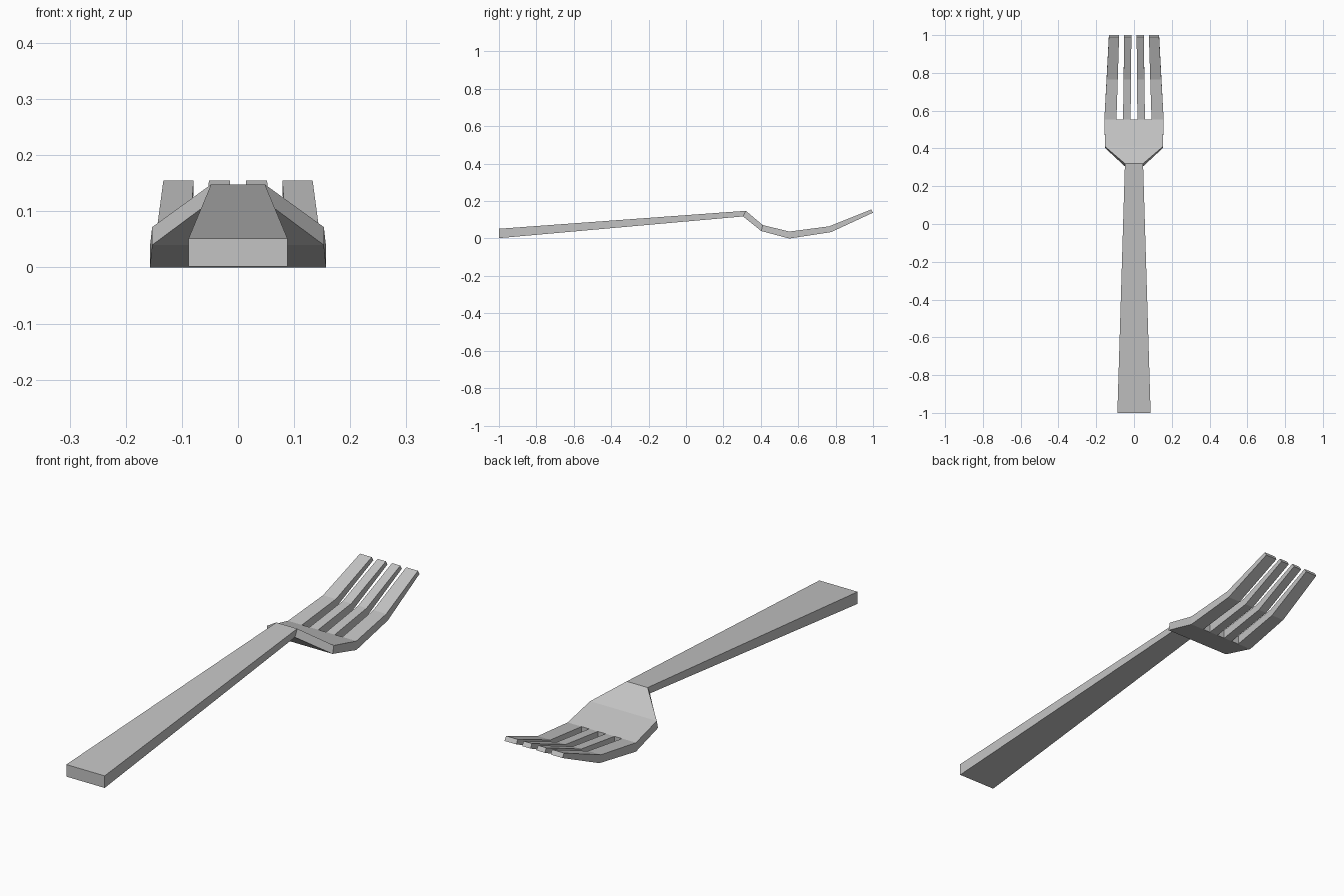
import bpy
import bmesh

cube = bpy.data.objects.get("Cube")
if cube:
    bpy.data.objects.remove(cube, do_unlink=True)

metal = bpy.data.materials.new("brushed_grey_metal")
colour = (0.55, 0.55, 0.55, 1)
metal.diffuse_color = colour
metal.use_nodes = True
metal.node_tree.nodes["Principled BSDF"].inputs["Base Color"].default_value = colour

# Side profile stations: (top y, top z), (bottom y, bottom z)
butt = (-1.0, 0.052), (-1.0, 0.002)
neck = (0.32, 0.148), (0.305, 0.118)
shoulder = (0.41, 0.072), (0.402, 0.04)
bowl = (0.552, 0.037), (0.552, 0.0)
bend = (0.765, 0.065), (0.775, 0.034)
tip = (0.99, 0.155), (1.0, 0.138)

# Tine edges from the centre outwards, at the slot ends and at the tips
root_edges = [0.018, 0.058, 0.093, 0.157]
tip_edges = [0.014, 0.052, 0.079, 0.133]
bend_edges = [(r + t) / 2 for r, t in zip(root_edges, tip_edges)]

bm = bmesh.new()


def section(station, edges):
    """Top and bottom rows of vertices, mirrored and ordered from -x to +x."""
    xs = [-e for e in reversed(edges)] + list(edges)
    return [[bm.verts.new((x, y, z)) for x in xs] for y, z in station]


def skin(a, b):
    """Top, bottom and both sides between two sections."""
    for row_a, row_b in zip(a, b):
        bm.faces.new(row_a + row_b[::-1])
    for end in (0, -1):
        bm.faces.new((a[0][end], b[0][end], b[1][end], a[1][end]))


def cap(s):
    bm.faces.new(s[0] + s[1][::-1])


# Handle, neck and bowl
body = [section(butt, [0.088]), section(neck, [0.048]),
        section(shoulder, [0.153]), section(bowl, root_edges)]
for a, b in zip(body, body[1:]):
    skin(a, b)
cap(body[0])

# Four tines growing from the bowl, with closed slot ends between them
rows = [body[-1], section(bend, bend_edges), section(tip, tip_edges)]
for i in range(0, 8, 2):
    tine = [[row[i:i + 2] for row in s] for s in rows]
    skin(tine[0], tine[1])
    skin(tine[1], tine[2])
    cap(tine[2])
    if i < 6:
        cap([row[i + 1:i + 3] for row in rows[0]])

bmesh.ops.recalc_face_normals(bm, faces=bm.faces)
mesh = bpy.data.meshes.new("fork")
bm.to_mesh(mesh)
bm.free()
mesh.materials.append(metal)
bpy.context.collection.objects.link(bpy.data.objects.new("fork", mesh))
